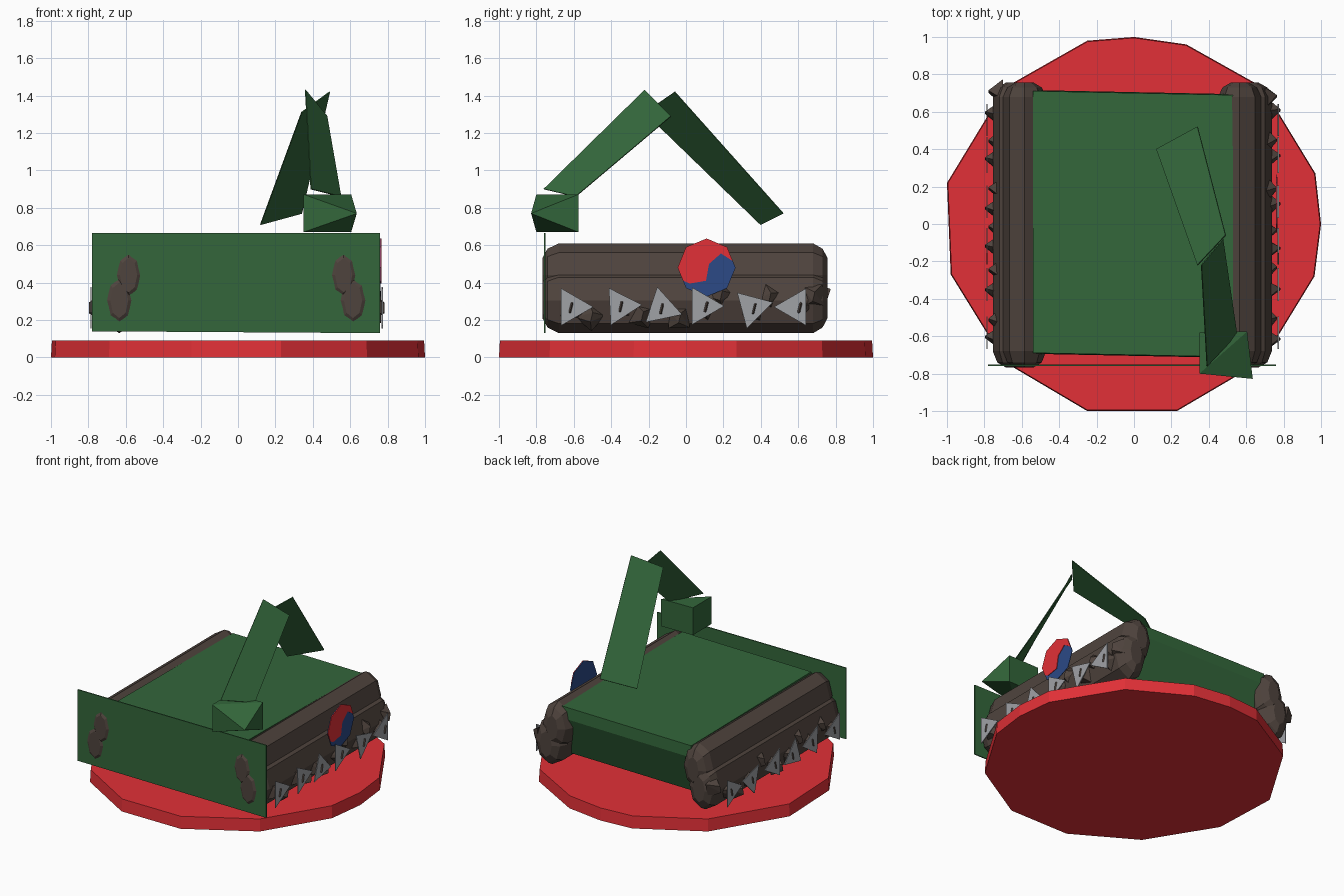
import bpy, bmesh, math, random
from mathutils import Vector

random.seed(4)
cube = bpy.data.objects.get("Cube")
if cube:
    bpy.data.objects.remove(cube, do_unlink=True)


def material(name, r, g, b):
    m = bpy.data.materials.new(name)
    m.use_nodes = True
    m.diffuse_color = (r, g, b, 1)
    for n in m.node_tree.nodes:
        if n.type == 'BSDF_PRINCIPLED':
            n.inputs["Base Color"].default_value = (r, g, b, 1)
            n.inputs["Roughness"].default_value = 0.8
    return m


RED = material("red", 0.76, 0.03, 0.038)
GREEN = material("dark green", 0.033, 0.134, 0.043)
BROWN = material("track brown", 0.078, 0.057, 0.047)
GREY = material("steel grey", 0.35, 0.36, 0.38)
BLUE = material("blue", 0.025, 0.068, 0.24)


def finish(name, bm, mat):
    bmesh.ops.recalc_face_normals(bm, faces=bm.faces[:])
    mesh = bpy.data.meshes.new(name)
    bm.to_mesh(mesh)
    bm.free()
    mesh.materials.append(mat)
    bpy.context.collection.objects.link(bpy.data.objects.new(name, mesh))


def loft(name, rings, mat):
    """Skin a stack of equal-sized point rings and cap both ends."""
    bm = bmesh.new()
    rows = [[bm.verts.new(p) for p in ring] for ring in rings]
    n = len(rows[0])
    for a, b in zip(rows, rows[1:]):
        for i in range(n):
            j = (i + 1) % n
            bm.faces.new((a[i], a[j], b[j], b[i]))
    bm.faces.new(rows[0][::-1])
    bm.faces.new(rows[-1])
    finish(name, bm, mat)


def hull_solid(name, points, mat):
    """Faceted solid wrapped around a few points."""
    bm = bmesh.new()
    for p in points:
        bm.verts.new(p)
    bmesh.ops.convex_hull(bm, input=bm.verts[:])
    finish(name, bm, mat)


def side_plate(name, outline, x, depth, mat):
    """Flat plate facing sideways from a (y, z) outline."""
    loft(name, [[(x + d, y, z) for y, z in outline] for d in (0, depth)], mat)


def ngon(cy, cz, r, sides, turn=0):
    return [(cy + r * math.cos(turn + math.tau * i / sides),
             cz + r * math.sin(turn + math.tau * i / sides)) for i in range(sides)]


# Round base
rim = [(1, 0), (.97, .27), (.69, .73), (.28, .96), (0, 1), (-.25, .98), (-.69, .73),
       (-1, .22), (-.98, -.27), (-.69, -.74), (-.25, -1), (.23, -1), (.69, -.73), (.965, -.28)]
loft("base", [[(x * s, y * s, z) for x, y in rim] for z, s in ((0, 1), (.09, .995))], RED)

# Hull between the tracks, slightly skewed, sloping in below
hull = [(-.7, .597), (.7, .585), (.705, .5), (.6, .2), (-.6, .2), (-.705, .5)]
loft("hull", [[(x, y - x * .02, z) for y, z in hull] for x in (-.54, .53)], GREEN)

# Front shield
shield = [(-.78, .14), (.76, .13), (.76, .665), (-.78, .665)]
loft("front_shield", [[(x, y, z) for x, z in shield] for y in (-.758, -.75)], GREEN)


# Tracks: two overlapping eight-sided bars, ridge upward, with rounded ends
def bar(name, cx, cz, rx, rz):
    ends = [(-.768, .4, .54), (-.74, .8, .83), (-.68, 1, 1),
            (.68, 1, 1), (.73, .8, .83), (.757, .4, .54)]
    loft(name, [[(cx + rx * s * c, y, cz + rz * t * h) for c, h in ngon(0, 0, 1, 8)]
                for y, s, t in ends], BROWN)


bar("left_upper_track", .565, .44, .115, .17)
bar("left_lower_track", .615, .305, .122, .175)
bar("right_upper_track", -.585, .44, .115, .17)
bar("right_lower_track", -.635, .305, .12, .175)

# Spiked skirt: steel triangles with shards poking through
teeth = [(-.61, .27, 0), (-.35, .275, 3), (-.13, .265, -18),
         (.09, .275, 0), (.355, .265, 15), (.585, .27, 180)]
for side, label, out in ((1, "left", .768), (-1, "right", .783)):
    for i, (y, z, deg) in enumerate(teeth):
        side_plate(f"{label}_tooth_{i + 1}", ngon(y, z, .115, 3, math.radians(deg)),
                   side * out, side * .006, GREY)
        for j, reach in ((0, out + .014), (1, out - .004)):
            cy = y + j * .1 + random.uniform(-.02, .02)
            cz = z + j * random.choice((-.05, .06))
            foot = ngon(cy, cz, .08, 4, random.random())
            hull_solid(f"{label}_shard_{i + 1}_{j + 1}",
                       [(side * .7, a, b) for a, b in foot]
                       + [(side * reach, cy, cz - .03), (side * reach, cy + .012, cz + .02)],
                       BROWN)

# Two-tone round plate on the left side
side_plate("round_plate", ngon(.11, .48, .155, 8), .758, .004, BLUE)
red_part = [(.25, .515), (.22, .59), (.11, .636), (.0, .59), (-.045, .48),
            (-.015, .41), (.02, .395), (.107, .41), (.123, .5), (.187, .556)]
side_plate("round_plate_upper", red_part, .762, .004, RED)


# Folded arm made of two thin panels
def panel(name, corners, thickness):
    pts = [Vector(p) for p in corners]
    n = (pts[2] - pts[0]).cross(pts[3] - pts[1]).normalized() * thickness / 2
    loft(name, [[p - n for p in pts], [p + n for p in pts]], GREEN)


panel("rear_arm", [(.12, .4, .71), (.34, .52, .77), (.49, -.06, 1.42), (.34, -.22, 1.31)], .006)
panel("front_arm", [(.36, -.22, 1.43), (.475, -.08, 1.29), (.55, -.59, .86), (.39, -.76, .9)], .006)

# Arm head: block whose outer front edge is drawn to a point
block = [(x, y, z) for x, y in ((.35, -.8), (.35, -.58), (.605, -.575)) for z in (.67, .872)]
hull_solid("arm_head", block + [(.635, -.828, .77)], GREEN)
